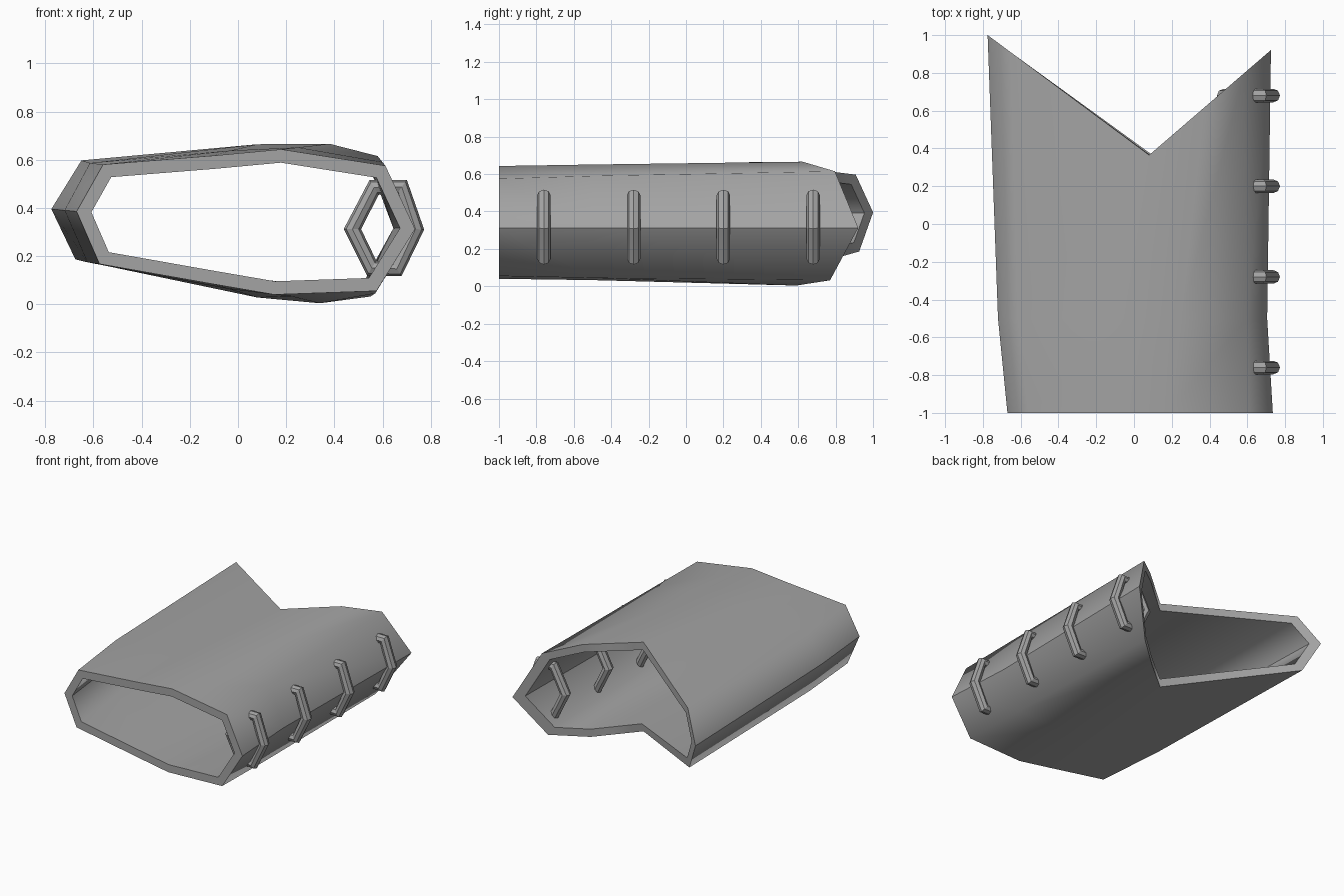
import bpy
import bmesh
from mathutils import Vector

cube = bpy.data.objects.get("Cube")
if cube:
    bpy.data.objects.remove(cube, do_unlink=True)

grey = bpy.data.materials.new("plain grey")
grey.use_nodes = True
colour = (0.37, 0.37, 0.37, 1)
grey.diffuse_color = colour
grey.node_tree.nodes["Principled BSDF"].inputs["Base Color"].default_value = colour

WALL = 0.055

# Cross-sections (x, z), clockwise from the right-hand tip over the top
FRONT = [(-0.67, 0.385), (-0.56, 0.58), (-0.1, 0.617), (0.18, 0.643), (0.612, 0.575),
         (0.735, 0.312), (0.575, 0.055), (0.15, 0.04), (-0.1, 0.083), (-0.575, 0.167)]
MIDDLE = [(-0.72, 0.39), (-0.615, 0.586), (-0.03, 0.638), (0.25, 0.651), (0.6, 0.59),
          (0.705, 0.312), (0.57, 0.045), (0.22, 0.033), (-0.04, 0.064), (-0.625, 0.174)]
BACK = [(-0.775, 0.395), (-0.65, 0.597), (0.08, 0.664), (0.38, 0.666), (0.58, 0.615),
        (0.725, 0.312), (0.55, 0.032), (0.34, 0.004), (0.08, 0.028), (-0.675, 0.186)]


def inset(points, t):
    """Offset a clockwise outline inwards with mitred corners."""
    result = []
    for i, p in enumerate(points):
        p, a, b = Vector(p), Vector(points[i - 1]), Vector(points[(i + 1) % len(points)])
        d1, d2 = (p - a).normalized(), (b - p).normalized()
        n1, n2 = Vector((d1.y, -d1.x)), Vector((d2.y, -d2.x))
        m = (n1 + n2).normalized()
        result.append(tuple(p + m * t / m.dot(n1)))
    return result


def notch_y(x):
    """Depth of the V-shaped cut at the back end."""
    return 0.365 + (0.743 * (0.08 - x) if x < 0.08 else 0.862 * (x - 0.08))


# Hollow sleeve: outer and inner skins joined by a rim at each end
bm = bmesh.new()


def skin(t):
    rings = []
    for outline, y in ((FRONT, -1), (MIDDLE, -0.5), (BACK, None)):
        rings.append([bm.verts.new((x, notch_y(x) if y is None else y, z))
                      for x, z in inset(outline, t)])
    return rings


def bridge(a, b):
    n = len(a)
    for i in range(n):
        j = (i + 1) % n
        bm.faces.new((a[i], a[j], b[j], b[i]))


outer, inner = skin(0), skin(WALL)
for rings in (outer, inner):
    bridge(rings[0], rings[1])
    bridge(rings[1], rings[2])
bridge(outer[0], inner[0])
bridge(outer[2], inner[2])
bmesh.ops.recalc_face_normals(bm, faces=bm.faces)

# Smooth skins, with sharp rims and sharp side ridges
for f in bm.faces:
    f.smooth = True
for rings in (outer, inner):
    for ring in (rings[0], rings[2]):
        for i in range(len(ring)):
            bm.edges.get((ring[i - 1], ring[i])).smooth = False
    for k in (0, 5):
        for a, b in zip(rings, rings[1:]):
            bm.edges.get((a[k], b[k])).smooth = False
mesh = bpy.data.meshes.new("sleeve")
bm.to_mesh(mesh)
bm.free()
sleeve = bpy.data.objects.new("sleeve", mesh)
bpy.context.collection.objects.link(sleeve)
mesh.materials.append(grey)
weighted = sleeve.modifiers.new("weighted normals", 'WEIGHTED_NORMAL')
weighted.keep_sharp = True

# Lacing rings threaded through the side wall
RING = [(0.475, 0.312), (0.565, 0.485), (0.68, 0.487), (0.737, 0.312), (0.66, 0.147), (0.555, 0.15)]
for i in range(4):
    name = "lacing_ring_" + str(i + 1)
    curve = bpy.data.curves.new(name, 'CURVE')
    curve.dimensions = '3D'
    curve.bevel_depth = 0.036
    curve.bevel_resolution = 2
    spline = curve.splines.new('POLY')
    spline.points.add(len(RING) - 1)
    for point, (x, z) in zip(spline.points, RING):
        point.co = (x, 0, z, 1)
    spline.use_cyclic_u = True
    spline.use_smooth = False
    curve.materials.append(grey)
    ring = bpy.data.objects.new(name, curve)
    ring.location.y = -0.76 + 0.48 * i
    bpy.context.collection.objects.link(ring)
    # Turn the curve into a mesh
    bpy.ops.object.select_all(action='DESELECT')
    ring.select_set(True)
    bpy.context.view_layer.objects.active = ring
    bpy.ops.object.convert(target='MESH')
